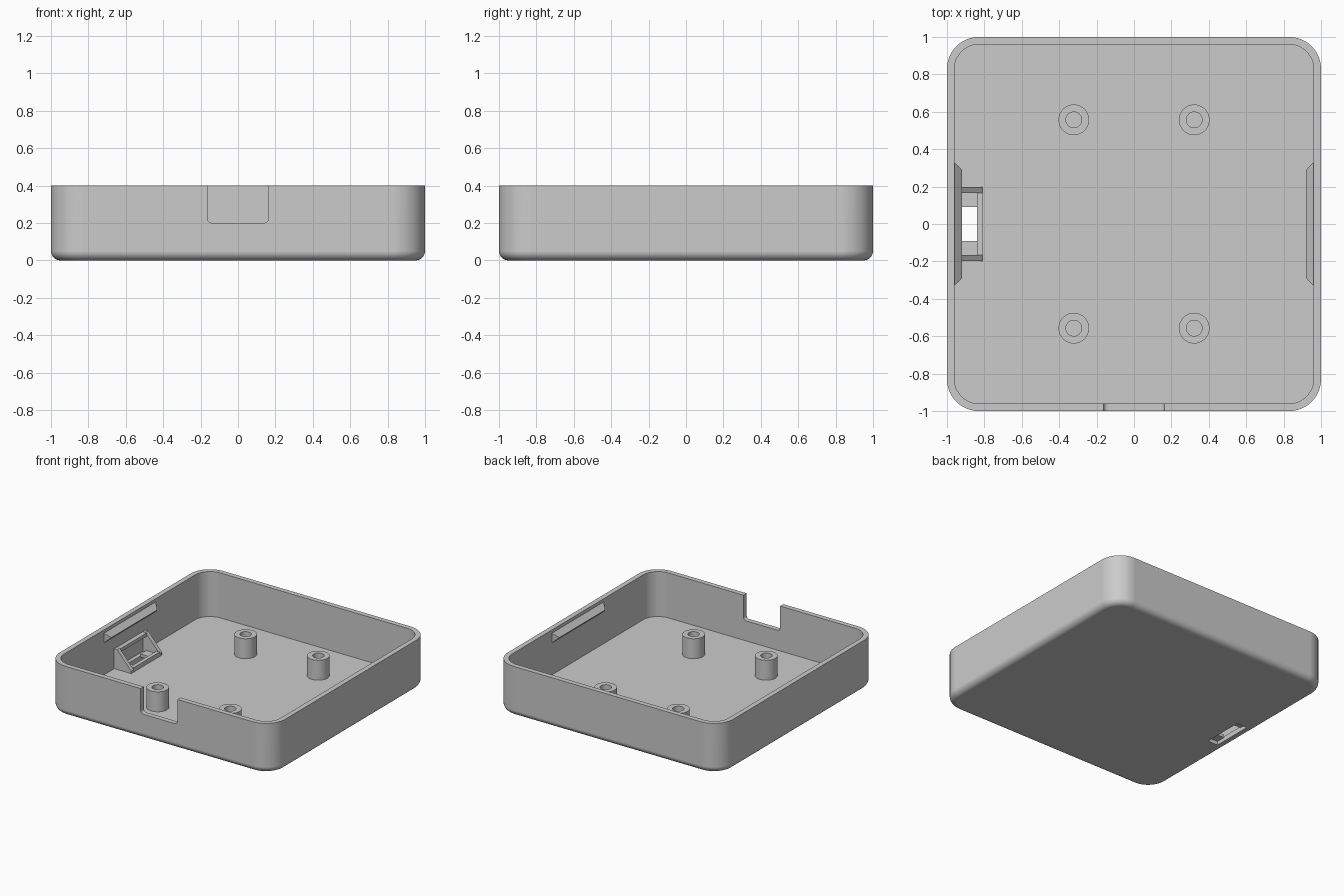
import bpy, bmesh, math

old = bpy.data.objects.get("Cube")
if old:
    bpy.data.objects.remove(old, do_unlink=True)

grey = bpy.data.materials.new("light_grey_plastic")
grey.use_nodes = True
colour = (0.6, 0.6, 0.6, 1)
grey.diffuse_color = colour
grey.node_tree.nodes["Principled BSDF"].inputs["Base Color"].default_value = colour

HEIGHT, WALL, FLOOR, CORNER, FILLET = 0.4, 0.04, 0.04, 0.17, 0.05


def finish(name, bm):
    bmesh.ops.recalc_face_normals(bm, faces=bm.faces)
    mesh = bpy.data.meshes.new(name)
    bm.to_mesh(mesh)
    bm.free()
    mesh.materials.append(grey)
    obj = bpy.data.objects.new(name, mesh)
    bpy.context.collection.objects.link(obj)
    return obj


def activate(obj):
    bpy.ops.object.select_all(action='DESELECT')
    obj.select_set(True)
    bpy.context.view_layer.objects.active = obj


def smooth(obj):
    activate(obj)
    bpy.ops.object.shade_smooth_by_angle(angle=math.radians(30))
    weighted = obj.modifiers.new("even_shading", 'WEIGHTED_NORMAL')
    weighted.keep_sharp = True


def prism(name, profile, y0, y1, taper=None):
    """Extrude an (x, z) profile along y; taper shortens chosen points."""
    bm = bmesh.new()
    taper = taper or [0] * len(profile)
    near = [bm.verts.new((x, y0 + t, z)) for (x, z), t in zip(profile, taper)]
    far = [bm.verts.new((x, y1 - t, z)) for (x, z), t in zip(profile, taper)]
    bm.faces.new(near)
    bm.faces.new(far)
    for i in range(len(profile)):
        j = (i + 1) % len(profile)
        bm.faces.new((near[i], near[j], far[j], far[i]))
    return finish(name, bm)


def box(name, x0, x1, y0, y1, z0, z1):
    return prism(name, [(x0, z0), (x1, z0), (x1, z1), (x0, z1)], y0, y1)


def cut(target, cutter):
    mod = target.modifiers.new("cut", 'BOOLEAN')
    mod.operation, mod.solver, mod.object = 'DIFFERENCE', 'EXACT', cutter
    cutter.hide_render = True
    activate(target)
    bpy.ops.object.modifier_apply(modifier=mod.name)
    bpy.data.objects.remove(cutter, do_unlink=True)


def rounded_ring(bm, inset, z, steps=12):
    radius, centre = CORNER - inset, 1 - CORNER
    ring = []
    for corner, (sx, sy) in enumerate([(1, 1), (-1, 1), (-1, -1), (1, -1)]):
        for i in range(steps + 1):
            a = math.pi / 2 * (corner + i / steps)
            ring.append(bm.verts.new((sx * centre + radius * math.cos(a),
                                      sy * centre + radius * math.sin(a), z)))
    return ring


# Open tray with a filleted underside
bm = bmesh.new()
path = []
for i in range(9):
    a = math.pi / 2 * i / 8
    path.append((FILLET * (1 - math.sin(a)), FILLET * (1 - math.cos(a))))
path += [(0, HEIGHT), (WALL, HEIGHT), (WALL, FLOOR)]
rings = [rounded_ring(bm, inset, z) for inset, z in path]
for low, high in zip(rings, rings[1:]):
    for i in range(len(low)):
        j = (i + 1) % len(low)
        bm.faces.new((low[i], low[j], high[j], high[i]))
bm.faces.new(rings[0])
bm.faces.new(rings[-1])
tray = finish("tray", bm)

# Cable notch with rounded lower corners in the front wall
half, base, r = 0.163, 0.2, 0.025
notch = [(half, 0.5), (-half, 0.5)]
for side, start in ((-1, math.pi), (1, 1.5 * math.pi)):
    for i in range(7):
        a = start + math.pi / 2 * i / 6
        notch.append((side * (half - r) + r * math.cos(a), base + r + r * math.sin(a)))
cut(tray, prism("notch_cutter", notch, -1.1, -0.9))

# Slot through the floor beside the left-hand wall of the plan
cut(tray, box("slot_cutter", -0.93, -0.84, -0.165, 0.165, -0.1, 0.1))
smooth(tray)

# Wedge-shaped snap ridges inside both side walls
for side, name in ((-1, "right_snap_ridge"), (1, "left_snap_ridge")):
    prism(name, [(side * 0.961, 0.375), (side * 0.92, 0.335), (side * 0.961, 0.295)],
          -0.33, 0.33, taper=[0, 0.04, 0])

# Hollow screw posts
for sx in (-1, 1):
    for sy in (-1, 1):
        bm = bmesh.new()
        loops = []
        for radius, z in ((0.082, 0.039), (0.082, 0.2), (0.042, 0.2), (0.042, 0.039)):
            loops.append([bm.verts.new((radius * math.cos(math.tau * i / 40),
                                        radius * math.sin(math.tau * i / 40), z))
                          for i in range(40)])
        for k in range(4):
            a, b = loops[k], loops[(k + 1) % 4]
            for i in range(40):
                j = (i + 1) % 40
                bm.faces.new((a[i], a[j], b[j], b[i]))
        post = finish("screw_post", bm)
        post.location = (sx * 0.322, sy * 0.557, 0)
        smooth(post)

# Bracket around the slot: gussets, front lip, ledges and rear bar
gusset = [(-0.961, 0.039), (-0.81, 0.039), (-0.81, 0.06), (-0.935, 0.2), (-0.961, 0.2)]
for side, y in (("front", -0.197), ("back", 0.165)):
    prism(side + "_gusset", gusset, y, y + 0.032)
box("bracket_lip", -0.84, -0.81, -0.166, 0.166, 0.039, 0.075)
for side, y in (("front", -0.166), ("back", 0.092)):
    box(side + "_slot_ledge", -0.931, -0.839, y, y + 0.074, 0.03, 0.055)
box("bracket_rear_bar", -0.961, -0.925, -0.166, 0.166, 0.17, 0.198)
